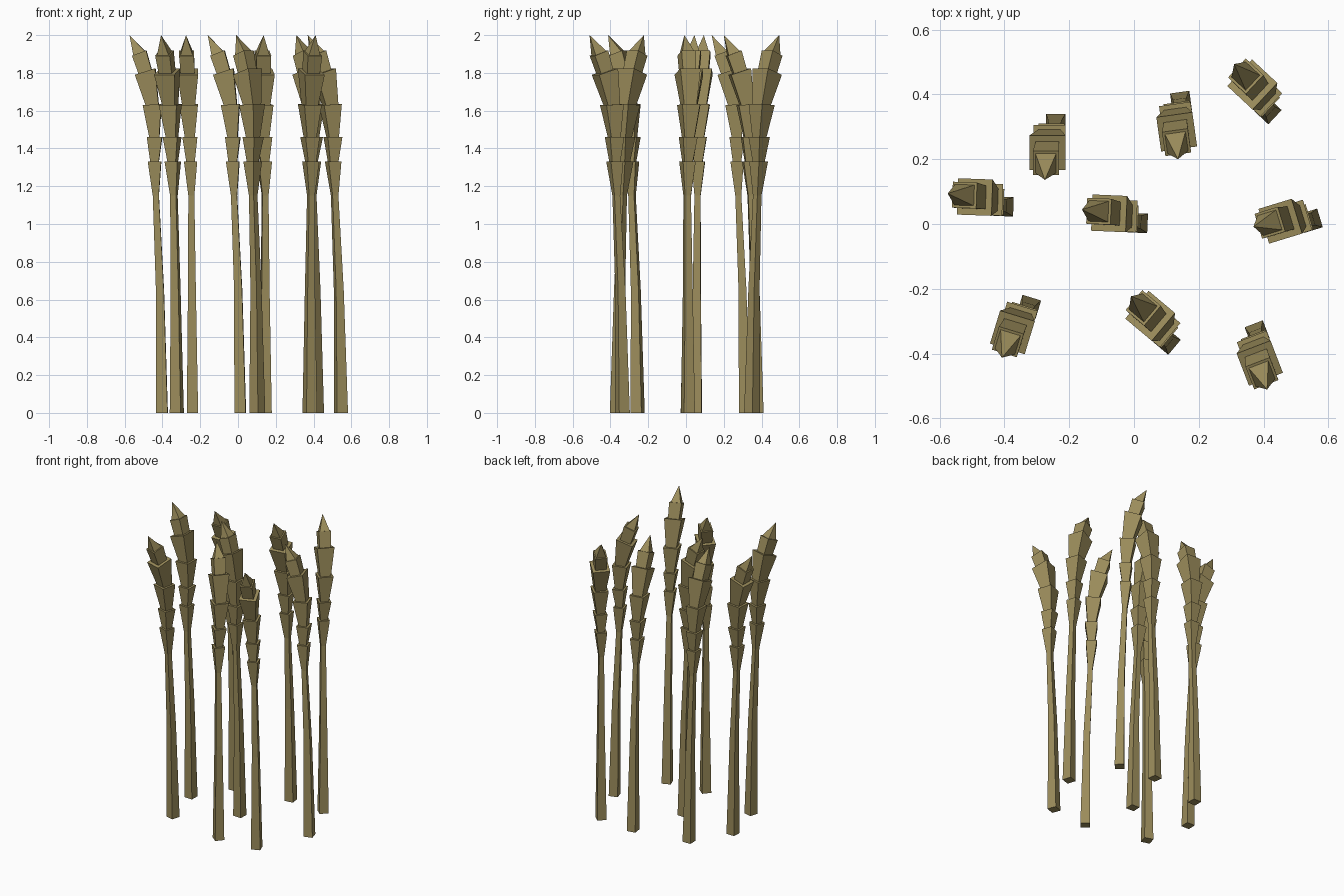
import bpy, bmesh
from math import radians, cos, sin

if "Cube" in bpy.data.objects:
    bpy.data.objects.remove(bpy.data.objects["Cube"])

straw = bpy.data.materials.new("straw")
straw.diffuse_color = (0.33, 0.265, 0.105, 1)
straw.use_nodes = True
straw.node_tree.nodes["Principled BSDF"].inputs["Base Color"].default_value = straw.diffuse_color


def ring(bm, lean, side, z, half, tilt):
    """Square section leaning toward -x, tilted about y."""
    t = radians(tilt)
    return [bm.verts.new((-lean + half * a * cos(t), side + half * b, z + half * a * sin(t)))
            for a, b in ((-1, -1), (1, -1), (1, 1), (-1, 1))]


def loft(bm, sections, tip=None):
    """Closed square tube through the sections, optionally ending in a point."""
    rings = [ring(bm, *s) for s in sections]
    for lo, hi in zip(rings, rings[1:]):
        for i in range(4):
            j = (i + 1) % 4
            bm.faces.new((lo[i], lo[j], hi[j], hi[i]))
    bm.faces.new(rings[0][::-1])
    if tip:
        v = bm.verts.new(tip)
        for i in range(4):
            bm.faces.new((rings[-1][i], rings[-1][(i + 1) % 4], v))
    else:
        bm.faces.new(rings[-1])


# One stalk: stem flaring into the first husk, stacked husks, pointed tip
# sections: lean, side, z, half width, tilt in degrees
bm = bmesh.new()
loft(bm, [(0, 0, 0, .030, 0), (.011, .003, .65, .021, 0),
          (.033, .006, 1.15, .016, 0), (.040, .010, 1.33, .035, 0)])
loft(bm, [(.040, .010, 1.325, .022, 0), (.040, .014, 1.46, .040, 0)])
loft(bm, [(.041, .014, 1.455, .026, 0), (.053, .020, 1.632, .049, 3)])
loft(bm, [(.052, .020, 1.627, .034, 3), (.090, .026, 1.807, .056, 18)])
loft(bm, [(.089, .026, 1.802, .036, 18), (.122, .031, 1.905, .040, 21)])
loft(bm, [(.121, .031, 1.902, .033, 21)], tip=(-.174, .034, 2.0))
bmesh.ops.recalc_face_normals(bm, faces=bm.faces[:])
mesh = bpy.data.meshes.new("wheat_stalk")
bm.to_mesh(mesh)
bm.free()
mesh.materials.append(straw)

# Scattered copies: x, y of the foot and turn in degrees
places = [(-.402, .054, -2), (.012, .003, -2.5), (-.241, .310, 90),
          (.145, .377, 98), (.413, .350, -43), (.102, -.361, -40),
          (-.324, -.256, 73), (.380, -.336, 111), (.545, .010, 17)]
for n, (x, y, turn) in enumerate(places, 1):
    ob = bpy.data.objects.new(f"wheat_stalk_{n}", mesh)
    ob.location = (x, y, 0)
    ob.rotation_euler.z = radians(turn)
    bpy.context.collection.objects.link(ob)
